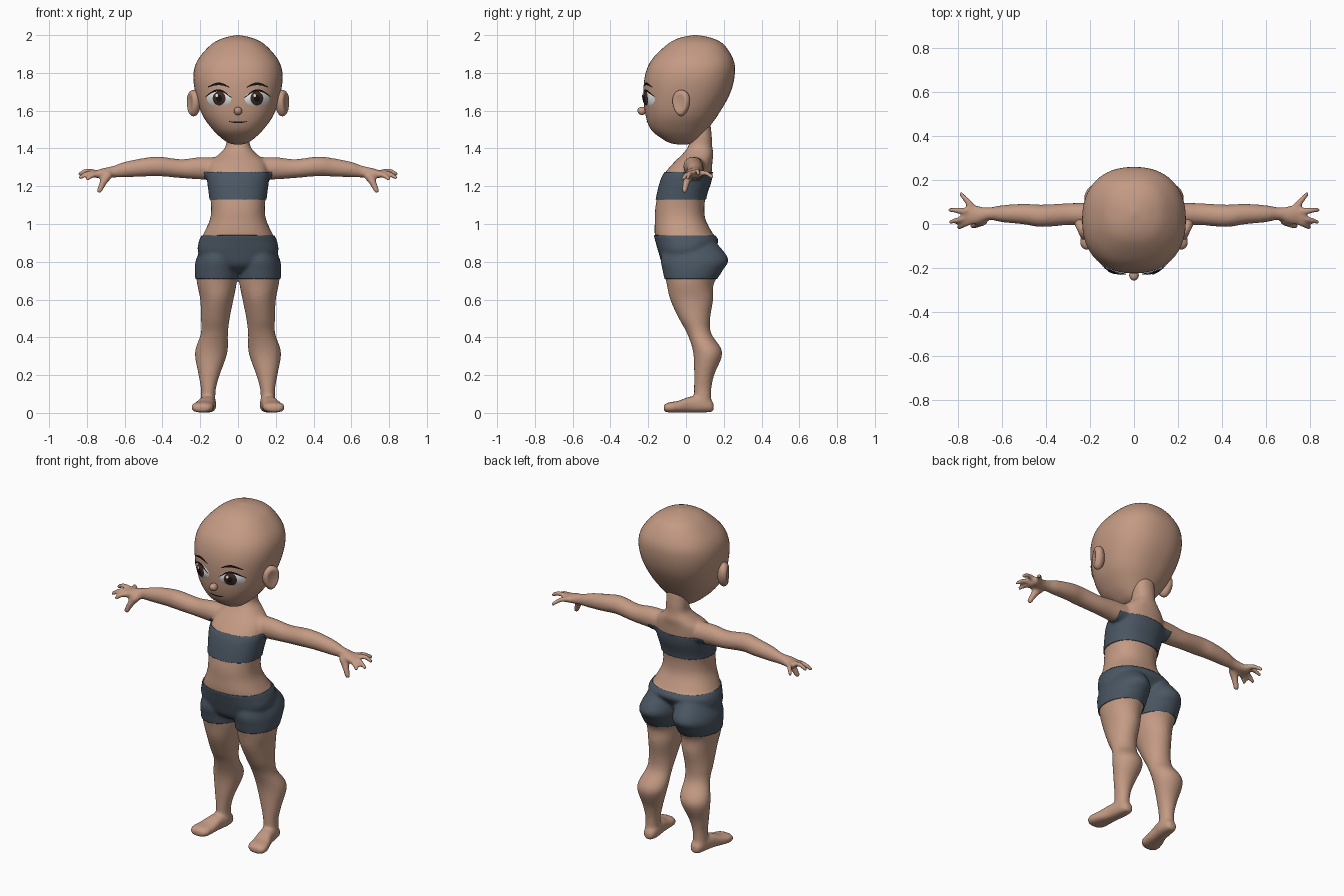
import bpy, bmesh, math
from mathutils import Vector, Matrix
from mathutils.bvhtree import BVHTree

cube = bpy.data.objects.get("Cube")
if cube:
    bpy.data.objects.remove(cube, do_unlink=True)


def material(name, rgb, rough=0.7):
    m = bpy.data.materials.new(name)
    m.use_nodes = True
    m.diffuse_color = (*rgb, 1)
    node = m.node_tree.nodes["Principled BSDF"]
    node.inputs["Base Color"].default_value = (*rgb, 1)
    node.inputs["Roughness"].default_value = rough
    return m


SKIN = material("skin", (0.55, 0.325, 0.23))
CLOTH = material("slate_cloth", (0.07, 0.095, 0.125))
BLACK = material("black_line", (0.008, 0.006, 0.006))
IRIS = material("dark_brown", (0.05, 0.022, 0.017))
WHITE = material("eye_white", (0.85, 0.87, 0.88))


def finish(name, bm, mat):
    mesh = bpy.data.meshes.new(name)
    bm.to_mesh(mesh)
    mesh.materials.append(mat)
    for p in mesh.polygons:
        p.use_smooth = True
    obj = bpy.data.objects.new(name, mesh)
    bpy.context.collection.objects.link(obj)
    return obj


def catmull(a, b, c, d, t):
    return [0.5 * (2*q + (r-p)*t + (2*p-5*q+4*r-s)*t*t + (3*q-p-3*r+s)*t**3)
            for p, q, r, s in zip(a, b, c, d)]


def loft(bm, rows, axis="z", power=2.0, seg=40, steps=5):
    """Closed tube; each row is position along axis, two centres, two radii."""
    path, last = [], len(rows) - 1
    for i in range(last):
        quad = [rows[min(max(i + k, 0), last)] for k in (-1, 0, 1, 2)]
        path += [catmull(*quad, s / steps) for s in range(steps)]
    path.append(rows[-1])
    rings = []
    for t, a, b, ra, rb in path:
        ring = []
        for k in range(seg):
            c, s = math.cos(math.tau * k / seg), math.sin(math.tau * k / seg)
            u = a + ra * math.copysign(abs(c) ** (2 / power), c)
            v = b + rb * math.copysign(abs(s) ** (2 / power), s)
            co = {"z": (u, v, t), "x": (t, u, v), "y": (u, t, v)}[axis]
            ring.append(bm.verts.new(co))
        rings.append(ring)
    for r, q in zip(rings, rings[1:]):
        for k in range(seg):
            n = (k + 1) % seg
            bm.faces.new((r[k], r[n], q[n], q[k]))
    bm.faces.new(rings[0][::-1])
    bm.faces.new(rings[-1])


def finger(bm, base, tip, bend, r0, r1):
    base, tip = Vector(base), Vector(tip)
    for i in range(15):
        t = i / 14
        p = base.lerp(tip, t) + Vector((0, 0, bend * math.sin(math.pi * t)))
        bmesh.ops.create_icosphere(bm, subdivisions=2, radius=r0 + (r1 - r0) * t,
                                   matrix=Matrix.Translation(p))


# Limbs of the left side
bm = bmesh.new()
loft(bm, [(.93, .09, .02, .07, .11), (.82, .108, .045, .106, .172),
          (.75, .112, .035, .111, .152), (.68, .112, .022, .104, .124),
          (.6, .112, .03, .088, .114), (.5, .12, .045, .076, .083),
          (.42, .125, .07, .072, .064), (.32, .142, .115, .086, .077),
          (.2, .153, .096, .056, .053), (.12, .157, .088, .039, .046),
          (.03, .16, .09, .04, .045)])
loft(bm, [(.147, .155, .03, .018, .018), (.13, .155, .037, .034, .033),
          (.08, .158, .045, .043, .043), (.02, .168, .044, .045, .042),
          (-.04, .182, .033, .055, .031), (-.09, .19, .029, .058, .027),
          (-.118, .192, .025, .036, .018)], "y", 2.5)
loft(bm, [(.06, .05, 1.29, .06, .062), (.2, .045, 1.295, .053, .059),
          (.3, .045, 1.293, .05, .05), (.42, .037, 1.305, .051, .052),
          (.5, .045, 1.3, .047, .049), (.6, .047, 1.288, .039, .041),
          (.66, .047, 1.277, .029, .031), (.72, .04, 1.268, .043, .026),
          (.765, .047, 1.262, .044, .016)], "x")
for base, tip, bend in (((.74, .015, 1.26), (.797, -.015, 1.238), .01),
                        ((.75, .033, 1.265), (.836, .01, 1.245), .014),
                        ((.75, .057, 1.267), (.838, .064, 1.265), .016),
                        ((.73, .07, 1.266), (.788, .136, 1.25), .012)):
    finger(bm, base, tip, bend, .017, .0125)
finger(bm, (.69, .015, 1.255), (.733, -.008, 1.177), .008, .025, .016)

# Mirror the limbs, then add the trunk
bmesh.ops.recalc_face_normals(bm, faces=bm.faces)
copy = bmesh.ops.duplicate(bm, geom=bm.verts[:] + bm.edges[:] + bm.faces[:])["geom"]
for g in copy:
    if isinstance(g, bmesh.types.BMVert):
        g.co.x = -g.co.x
bmesh.ops.reverse_faces(bm, faces=[g for g in copy if isinstance(g, bmesh.types.BMFace)])
loft(bm, [(.74, 0, 0, .06, .06), (.78, 0, -.01, .15, .105), (.85, 0, -.005, .205, .135),
          (.91, 0, .005, .201, .162), (.95, 0, -.012, .182, .154), (1.02, 0, -.03, .15, .135),
          (1.08, 0, -.033, .142, .13), (1.15, 0, -.023, .148, .128), (1.22, 0, -.003, .157, .131),
          (1.27, 0, .012, .16, .124), (1.33, 0, .04, .145, .1), (1.37, 0, .063, .1, .082),
          (1.41, 0, .075, .066, .064), (1.46, 0, .08, .062, .057), (1.53, 0, .075, .06, .055)],
     power=2.25)
bmesh.ops.recalc_face_normals(bm, faces=bm.faces)

# Fuse into one skin
body = finish("body", bm, SKIN)
mod = body.modifiers.new("fuse", "REMESH")
mod.mode, mod.voxel_size = "VOXEL", 0.008
bpy.context.view_layer.update()
fused = body.evaluated_get(bpy.context.evaluated_depsgraph_get())
bm = bmesh.new()
bm.from_mesh(fused.to_mesh())
bpy.data.objects.remove(body, do_unlink=True)
for _ in range(5):
    bmesh.ops.smooth_vert(bm, verts=bm.verts, factor=0.5,
                          use_axis_x=True, use_axis_y=True, use_axis_z=True)
finish("body", bm, SKIN)


# Clothes are thin shells cut from the skin and lifted off it
def garment(name, low, high, reach):
    part = bm.copy()
    for co, no in (((0, 0, low), (0, 0, -1)), ((0, 0, high), (0, 0, 1)),
                   ((reach, 0, 0), (1, 0, 0)), ((-reach, 0, 0), (-1, 0, 0))):
        bmesh.ops.bisect_plane(part, geom=part.verts[:] + part.edges[:] + part.faces[:],
                               plane_co=co, plane_no=no, clear_outer=True)
    part.normal_update()
    for v in part.verts:
        v.co += Vector((v.normal.x, v.normal.y, 0)) * 0.006
    obj = finish(name, part, CLOTH)
    shell = obj.modifiers.new("thickness", "SOLIDIFY")
    shell.thickness, shell.offset = 0.005, -1


garment("chest_band", 1.13, 1.275, .18)
garment("shorts", .71, .94, .4)

# Head
bm = bmesh.new()
loft(bm, [(1.42, 0, -.02, .012, .015), (1.428, 0, -.02, .047, .06), (1.45, 0, -.025, .082, .1),
          (1.5, 0, -.036, .134, .149), (1.58, 0, -.022, .19, .193), (1.69, 0, .004, .225, .229),
          (1.79, 0, .021, .236, .237), (1.87, 0, .035, .212, .216), (1.95, 0, .05, .142, .15),
          (1.985, 0, .05, .075, .085), (2, 0, .05, .008, .01)], power=2.3, seg=64, steps=6)
bmesh.ops.recalc_face_normals(bm, faces=bm.faces)
face_tree = BVHTree.FromBMesh(bm)
finish("head", bm, SKIN)


def ball(name, place, size, turn=0, dish=0):
    part = bmesh.new()
    bmesh.ops.create_uvsphere(part, u_segments=32, v_segments=20, radius=1)
    for v in part.verts:
        if v.co.x > 0:
            v.co.x -= dish * max(0, 1 - (v.co.y ** 2 + v.co.z ** 2) / 0.6)
        v.co.y *= 1 + 0.2 * v.co.z
    part.transform(Matrix.Translation(place) @ Matrix.Rotation(turn, 4, "Z")
                   @ Matrix.Diagonal((*size, 1)))
    bmesh.ops.recalc_face_normals(part, faces=part.faces)
    finish(name, part, SKIN)


ball("nose", (0, -.233, 1.598), (.022, .024, .022))
ball("left_ear", (.235, -.025, 1.64), (.036, .048, .07), -.45, .5)
part_dish = -.5  # the right ear is hollowed through a half turn
ball("right_ear", (-.235, -.025, 1.64), (.036, .048, .07), math.pi + .45, -part_dish)

EYE = Vector((.1, 1.663))
EYE_W, EYE_H = .065, .04


def decal(name, mat, shape, layer, cols=32, rows=6):
    """Project shape(u, v) -> (x, z) on to the front of the head."""
    part, grid = bmesh.new(), []
    for i in range(cols + 1):
        line = []
        for j in range(rows + 1):
            x, z = shape(i / cols, j / rows)
            hit = face_tree.ray_cast(Vector((x, -1, z)), Vector((0, 1, 0)))[0]
            far = ((abs(x) - EYE.x) / EYE_W) ** 2 + ((z - EYE.y) / EYE_H) ** 2
            lift = .002 + .0015 * layer + .012 * max(0, 1 - far)
            line.append(part.verts.new((x, hit.y - lift, z)))
        grid.append(line)
    for p, q in zip(grid, grid[1:]):
        for j in range(rows):
            part.faces.new((p[j], q[j], q[j + 1], p[j + 1]))
    bmesh.ops.remove_doubles(part, verts=part.verts, dist=1e-5)
    part.normal_update()
    bmesh.ops.reverse_faces(part, faces=[f for f in part.faces if f.normal.y > 0])
    finish(name, part, mat)


def disc(x, z, w, h):
    return lambda u, v: (x + w * v * math.cos(math.tau * u), z + h * v * math.sin(math.tau * u))


def stroke(x0, x1, z0, z1, arch, width, side=1):
    return lambda u, v: (side * (x0 + (x1 - x0) * u),
                         z0 + (z1 - z0) * u + arch * math.sin(math.pi * u)
                         + (v - .5) * width * (.3 + .7 * math.sin(math.pi * u)))


# Painted face
for side, label in ((1, "left"), (-1, "right")):
    cx = side * EYE.x
    decal(label + "_eye", WHITE, disc(cx, EYE.y, EYE_W, EYE_H), 0)
    decal(label + "_iris", IRIS, disc(cx, 1.665, .034, .037), 1)
    decal(label + "_pupil", BLACK, disc(cx, 1.665, .016, .018), 2)
    decal(label + "_glint", WHITE, disc(cx - .012, 1.68, .007, .008), 3)
    decal(label + "_lash", BLACK, stroke(.034, .172, 1.668, 1.674, .036, .012, side), 4)
    decal(label + "_brow", BLACK, stroke(.046, .16, 1.724, 1.724, .018, .014, side), 1)
decal("mouth", BLACK, stroke(-.048, .048, 1.543, 1.543, -.005, .009), 1)
